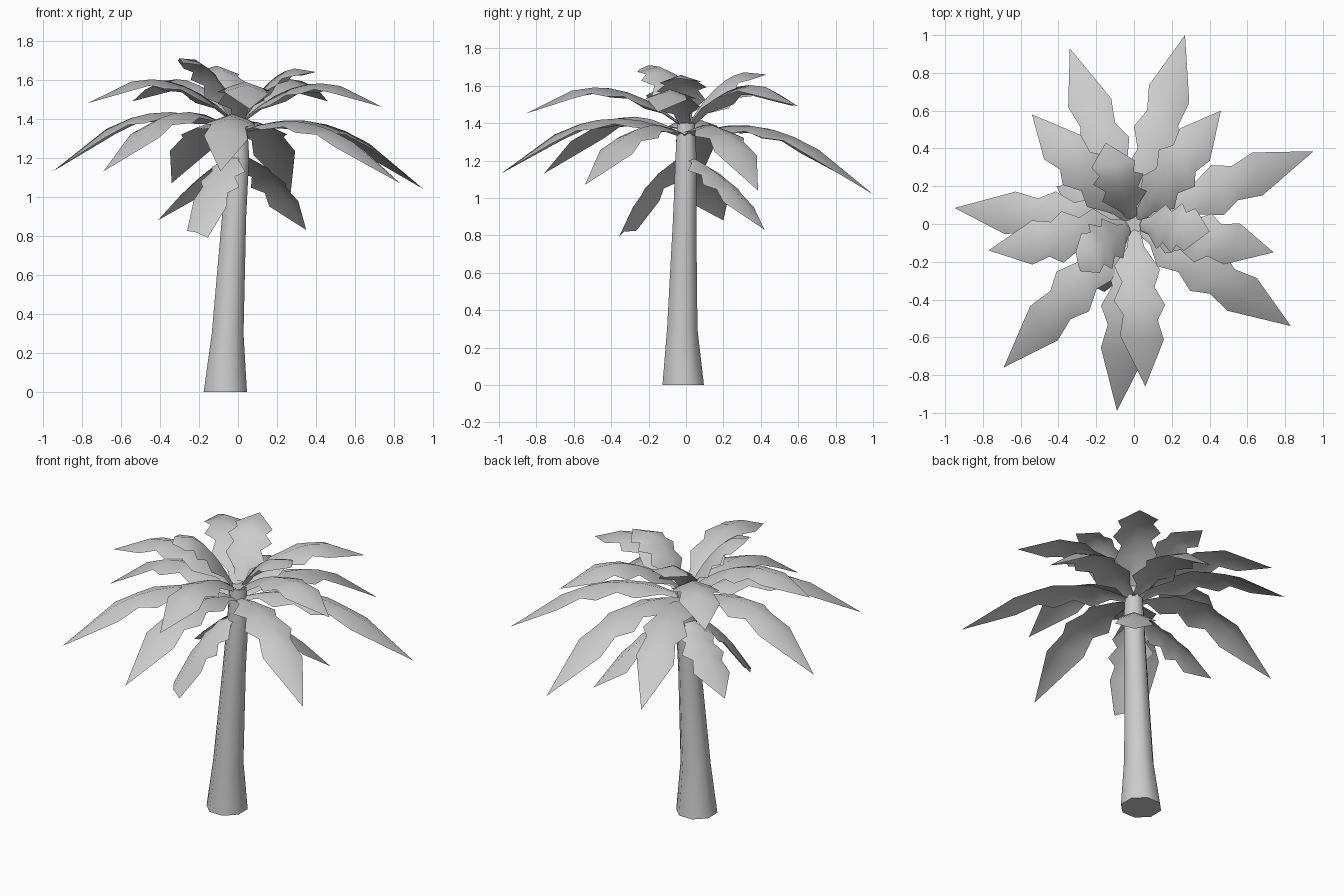
import bpy, bmesh, math
from mathutils import Vector

if "Cube" in bpy.data.objects:
    bpy.data.objects.remove(bpy.data.objects["Cube"])


def make_object(name, bm, angle):
    me = bpy.data.meshes.new(name)
    bm.to_mesh(me)
    bm.free()
    ob = bpy.data.objects.new(name, me)
    bpy.context.collection.objects.link(ob)
    bpy.ops.object.select_all(action='DESELECT')
    bpy.context.view_layer.objects.active = ob
    ob.select_set(True)
    bpy.ops.object.shade_smooth_by_angle(angle=math.radians(angle))
    return ob


# Trunk: eight-sided leaning, tapering tube (x, y, z, radius)
bm = bmesh.new()
rings = []
for x, y, z, r in [(-.065, -.015, 0, .12), (-.053, -.02, .3, .088), (-.02, -.007, .9, .067),
                   (0, 0, 1.2, .062), (0, 0, 1.4, .05)]:
    rings.append([bm.verts.new((x + r * math.cos(math.tau * (i + .5) / 8),
                                y + r * math.sin(math.tau * (i + .5) / 8), z)) for i in range(8)])
for a, b in zip(rings, rings[1:]):
    for i in range(8):
        j = (i + 1) % 8
        bm.faces.new((a[i], a[j], b[j], b[i]))
bm.faces.new(rings[0][::-1])
bm.faces.new(rings[-1])
make_object("trunk", bm, 50)

# Jagged half-width along a frond: (fraction, half width)
OUTLINE = [(0, .03), (.1, .045), (.22, .12), (.34, .085), (.46, .135), (.56, .09), (.7, .115), (1, 0)]


def frond(name, tip, start_z, mid_z, scale=1.0, blunt=0.0):
    """Folded leaf along an arc from the trunk to the tip, passing mid_z halfway."""
    tip = Vector(tip)
    flat = Vector((tip.x, tip.y, 0)).normalized()
    side = Vector((-flat.y, flat.x, 0))
    p0 = flat * .03 + Vector((0, 0, start_z))
    ctrl = (p0 + tip) / 2
    ctrl.z = 2 * mid_z - (start_z + tip.z) / 2
    bm = bmesh.new()
    rows = []
    for k, (t, w) in enumerate(OUTLINE):
        c = p0 * (1 - t) ** 2 + ctrl * 2 * t * (1 - t) + tip * t * t
        tan = ((ctrl - p0) * (1 - t) + (tip - ctrl) * t).normalized()
        nor = tan.cross(side).normalized()
        w = w * scale if t < 1 else blunt
        mid = bm.verts.new(c)
        if w == 0:
            rows.append((mid, mid, mid))
            continue
        shift = tan * .02 if t > .1 else Vector()      # stagger the two jagged edges
        rows.append((bm.verts.new(c + side * w - nor * w * .35 + shift), mid,
                     bm.verts.new(c - side * w - nor * w * .35 - shift)))
    for a, b in zip(rows, rows[1:]):
        for i in (0, 1):
            vs = []
            for v in (a[i], a[i + 1], b[i + 1], b[i]):
                if v not in vs:
                    vs.append(v)
            bm.faces.new(vs[::-1])
    bmesh.ops.recalc_face_normals(bm, faces=bm.faces)
    if sum(f.normal.z for f in bm.faces) < 0:
        bmesh.ops.reverse_faces(bm, faces=bm.faces)
    make_object(name, bm, 60)


# Drooping fronds below the crown
for i, (tip, blunt) in enumerate([((.35, .42, .83), 0), ((-.22, -.33, .82), .07), ((-.41, .2, .88), 0)]):
    frond(f"drooping_frond_{i + 1}", tip, 1.22, 1.08, .95, blunt)

# Long outer fronds
for i, (tip, mz) in enumerate([((.95, .385, 1.04), 1.36), ((-.95, .085, 1.13), 1.42),
                               ((.83, -.54, 1.07), 1.36), ((-.69, -.76, 1.13), 1.42),
                               ((-.09, -.99, 1.13), 1.41), ((.27, 1.0, 1.02), 1.35),
                               ((-.34, .93, 1.07), 1.36)]):
    frond(f"outer_frond_{i + 1}", tip, 1.34, mz)

# Middle fronds
for i, (tip, mz) in enumerate([((.74, -.15, 1.46), 1.58), ((-.77, -.14, 1.48), 1.6),
                               ((.06, -.86, 1.45), 1.59), ((.46, .6, 1.49), 1.6),
                               ((-.54, .58, 1.49), 1.6)]):
    frond(f"middle_frond_{i + 1}", tip, 1.4, mz)

# Short upright fronds at the top
for i, (tip, mz, blunt) in enumerate([((.4, -.04, 1.64), 1.63, 0), ((-.15, .43, 1.66), 1.64, 0),
                                      ((-.3, -.2, 1.71), 1.66, .05)]):
    frond(f"top_frond_{i + 1}", tip, 1.42, mz, 1, blunt)
